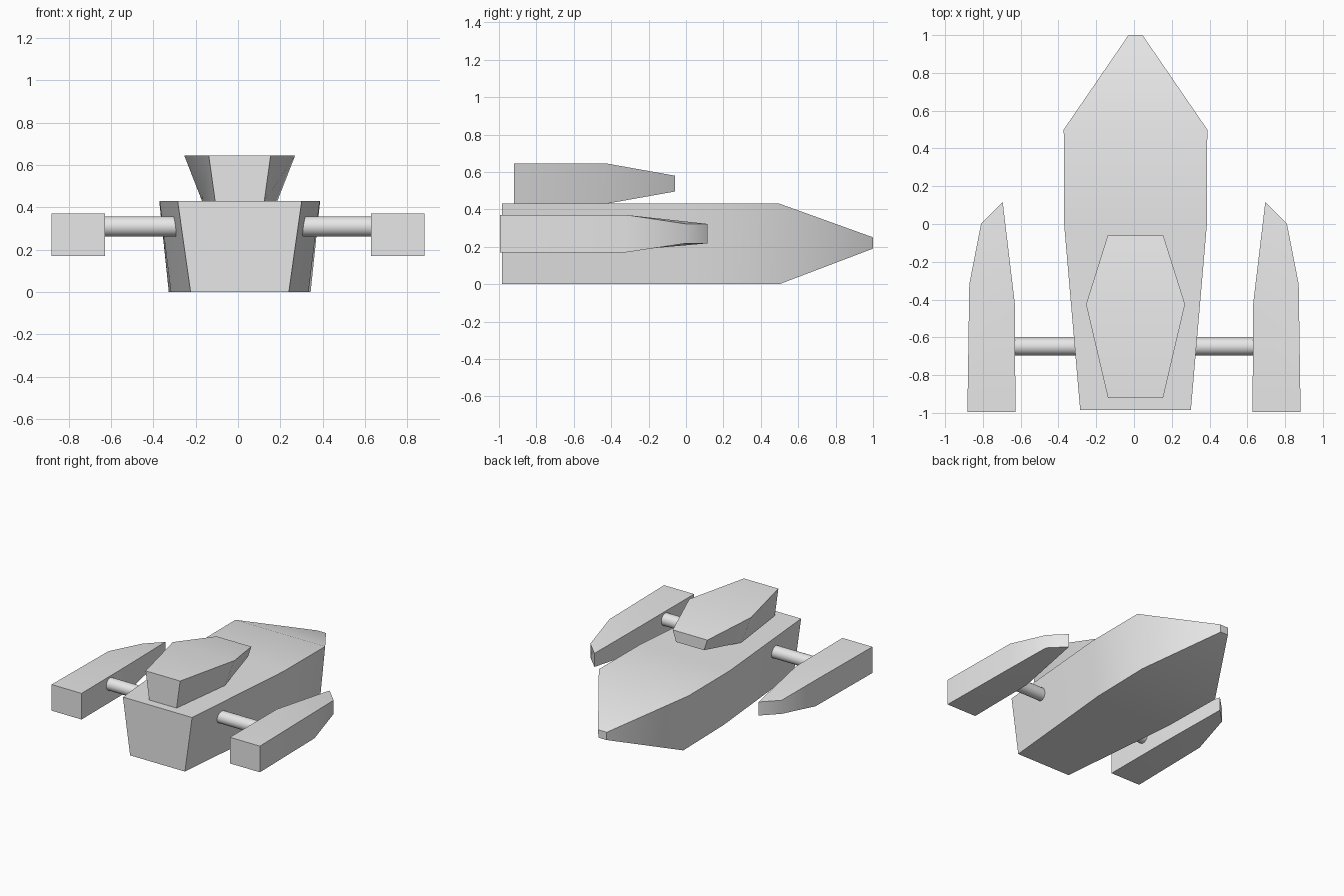
import bpy, bmesh, math

if "Cube" in bpy.data.objects:
    bpy.data.objects.remove(bpy.data.objects["Cube"])

grey = bpy.data.materials.new("plain grey")
grey.use_nodes = True
grey.diffuse_color = (0.8, 0.8, 0.8, 1)
grey.node_tree.nodes["Principled BSDF"].inputs["Base Color"].default_value = (0.8, 0.8, 0.8, 1)


def finish(obj):
    """Give the part its colour and smooth its shallow edges."""
    obj.data.materials.append(grey)
    bpy.ops.object.select_all(action="DESELECT")
    obj.select_set(True)
    bpy.context.view_layer.objects.active = obj
    bpy.ops.object.shade_smooth_by_angle(angle=math.radians(40))


def loft(name, sections):
    """Skin a list of four-cornered sections and cap both ends."""
    bm = bmesh.new()
    rings = [[bm.verts.new(p) for p in section] for section in sections]
    for a, b in zip(rings, rings[1:]):
        for i in range(4):
            j = (i + 1) % 4
            bm.faces.new((a[i], a[j], b[j], b[i]))
    bm.faces.new(rings[0])
    bm.faces.new(rings[-1])
    bmesh.ops.recalc_face_normals(bm, faces=bm.faces)
    mesh = bpy.data.meshes.new(name)
    bm.to_mesh(mesh)
    bm.free()
    obj = bpy.data.objects.new(name, mesh)
    bpy.context.collection.objects.link(obj)
    finish(obj)


def trapezoid(y, top, bottom, low, high, cx=0.008):
    """Cross-section from its half widths and its heights."""
    return [(cx - bottom, y, low), (cx + bottom, y, low),
            (cx + top, y, high), (cx - top, y, high)]


# Main hull, tapering to a small blunt nose at the back
loft("hull", [
    trapezoid(-0.985, 0.293, 0.232, 0, 0.43),
    trapezoid(0, 0.378, 0.325, 0, 0.43),
    trapezoid(0.5, 0.38, 0.335, 0, 0.43),
    trapezoid(1, 0.037, 0.033, 0.19, 0.25),
])

# Cabin on top of the hull, wider above than below
loft("cabin", [
    trapezoid(-0.92, 0.146, 0.116, 0.43, 0.645),
    trapezoid(-0.425, 0.262, 0.178, 0.43, 0.645),
    trapezoid(-0.06, 0.147, 0.118, 0.495, 0.58),
])


def pod_section(side, inner, outer, low, high):
    """Slanted section between an inner and an outer (x, y) point."""
    return [(side * x, y, z) for (x, y), z in
            ((inner, low), (outer, low), (outer, high), (inner, high))]


# Side pods and the round struts that carry them
for label, side in (("left", 1), ("right", -1)):
    loft(label + "_pod", [
        pod_section(side, (0.628, -0.995), (0.882, -0.995), 0.17, 0.37),
        pod_section(side, (0.63, -0.43), (0.872, -0.32), 0.17, 0.37),
        pod_section(side, (0.695, 0.115), (0.81, 0), 0.218, 0.322),
    ])
    bpy.ops.mesh.primitive_cylinder_add(
        vertices=32, radius=0.047, depth=0.38,
        location=(side * 0.46, -0.648, 0.31), rotation=(0, math.pi / 2, 0))
    strut = bpy.context.object
    strut.name = label + "_strut"
    finish(strut)
